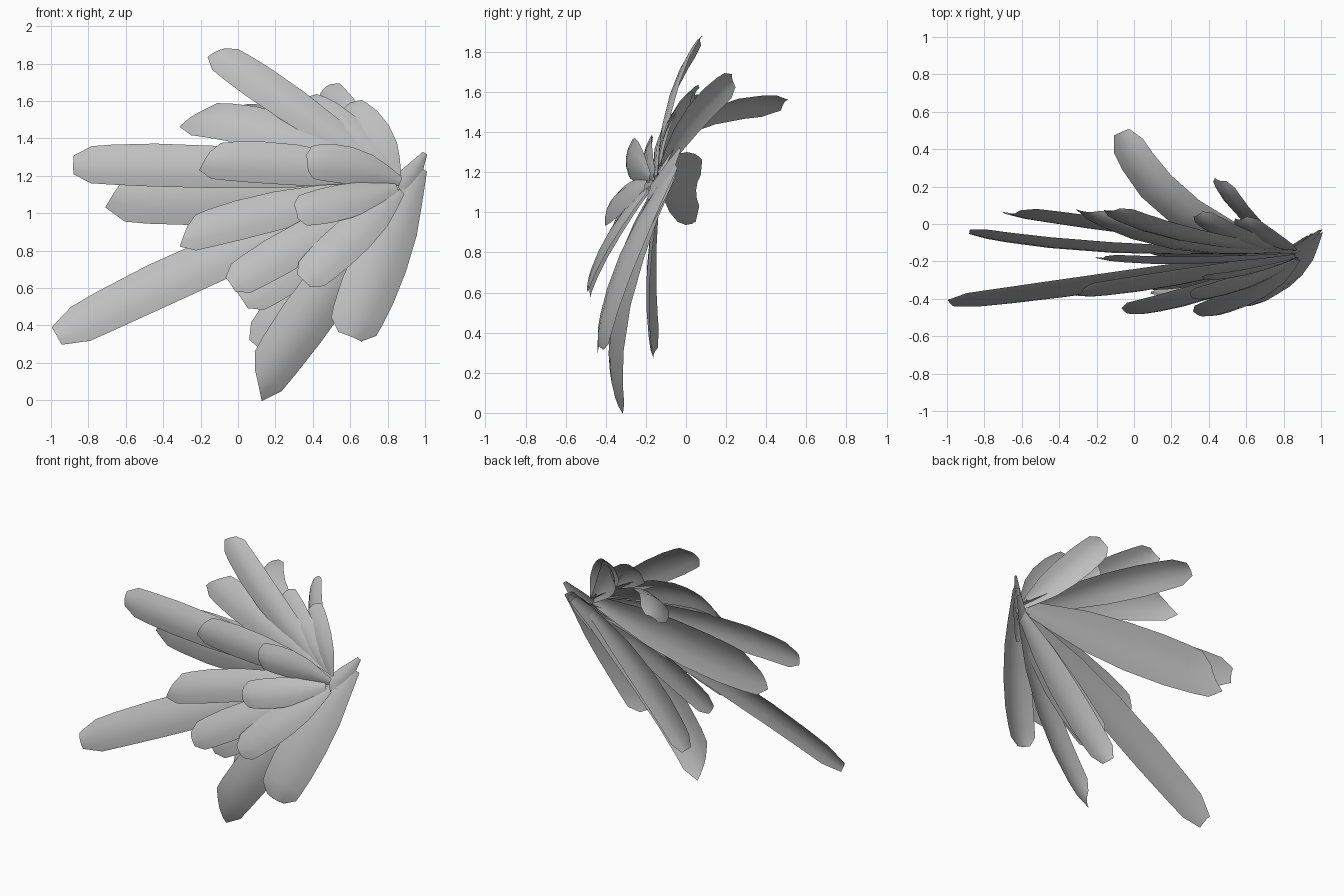
import bpy, bmesh
from mathutils import Vector

if "Cube" in bpy.data.objects:
    bpy.data.objects.remove(bpy.data.objects["Cube"])

grey = bpy.data.materials.new("feather grey")
grey.diffuse_color = (0.52, 0.52, 0.52, 1)
grey.use_nodes = True
grey.node_tree.nodes["Principled BSDF"].inputs["Base Color"].default_value = grey.diffuse_color

# lengthwise position and relative width along one feather
PROFILE = [(0, .24), (.15, .56), (.3, .84), (.5, 1.0), (.7, 1.02), (.85, .95), (.93, .88), (1, .45)]
COLS = (-1, -.5, 0, .5, 1)


def feather(name, root, mid, tip, width, facing=(0, -.93, .35), skew=0):
    """Arched blade from root to tip, passing through mid, facing outward."""
    root, mid, tip = Vector(root), Vector(mid), Vector(tip)
    ctrl = mid * 2 - (root + tip) / 2
    bm = bmesh.new()
    rows = []
    for t, w in PROFILE:
        p = root * (1 - t) ** 2 + ctrl * 2 * t * (1 - t) + tip * t * t
        d = ((ctrl - root) * (1 - t) + (tip - ctrl) * t).normalized()
        side = d.cross(Vector(facing)).normalized()
        out = side.cross(d).normalized()
        h = width * w / 2
        row = []
        for c in COLS:
            q = p + side * h * c + out * h * .25 * (.5 - c * c) + d * c * skew * t ** 3
            row.append(bm.verts.new(q))
        rows.append(row)
    for a, b in zip(rows, rows[1:]):
        for i in range(len(COLS) - 1):
            bm.faces.new((a[i], b[i], b[i + 1], a[i + 1]))
    me = bpy.data.meshes.new(name)
    bm.to_mesh(me)
    bm.free()
    me.materials.append(grey)
    for f in me.polygons:
        f.use_smooth = True
    ob = bpy.data.objects.new(name, me)
    bpy.context.collection.objects.link(ob)


# upper fan
HUB = (.85, -.14, 1.19)
feather("top_long_feather", HUB, (.29, -.07, 1.58), (-.12, .075, 1.86), .2, skew=-.02)
feather("top_wide_feather", HUB, (.25, -.10, 1.43), (-.25, .07, 1.51), .23, (0, -.9, .45), -.06)
feather("top_back_feather", HUB, (.28, .05, 1.46), (-.07, .49, 1.54), .23, (-.35, -.4, .8))
feather("crest_feather_a", HUB, (.61, .02, 1.46), (.46, .235, 1.66), .2, (-.6, -.6, .4))
feather("crest_feather_b", HUB, (.72, -.09, 1.41), (.57, .03, 1.56), .21, (-.25, -.85, .35))
feather("crest_feather_c", HUB, (.57, -.08, 1.45), (.34, .05, 1.59), .19, (-.1, -.85, .4))

# side fan, pointing left
feather("side_long_feather", HUB, (-.12, -.135, 1.25), (-.88, -.045, 1.26), .23, (0, -.97, .2))
feather("side_back_feather", HUB, (.05, -.04, 1.13), (-.66, .06, 1.11), .35, (0, -.98, .14), -.05)
feather("side_mid_feather", (.86, -.16, 1.18), (.30, -.20, 1.26), (-.18, -.18, 1.28), .22, (0, -1, .12), -.03)
feather("side_short_feather", (.87, -.18, 1.17), (.6, -.26, 1.255), (.37, -.29, 1.27), .2, (0, -1, .1))
feather("side_low_short_feather", (.85, -.20, 1.14), (.58, -.32, 1.07), (.31, -.39, 1.01), .2)
feather("side_low_mid_feather", (.86, -.17, 1.14), (.22, -.30, 1.02), (-.29, -.37, .88), .22, skew=-.04)

# lower fan
feather("low_long_feather", (.88, -.14, 1.14), (-.05, -.31, .79), (-.97, -.43, .345), .25)
feather("low_mid_feather", (.87, -.18, 1.12), (.38, -.37, .87), (-.04, -.47, .62), .22)
feather("low_short_feather", (.87, -.19, 1.12), (.63, -.37, .90), (.35, -.485, .64), .22)
feather("low_inner_feather", (.88, -.14, 1.14), (.43, -.28, .82), (.02, -.33, .54), .26)
feather("low_back_feather", (.9, -.12, 1.15), (.47, -.18, .72), (.1, -.155, .29), .24, (-.1, -1, .1))
feather("bottom_feather", (.95, -.06, 1.2), (.51, -.32, .63), (.11, -.345, .075), .28, (.35, -1, .1), -.06)
feather("bottom_wide_feather", (.98, -.05, 1.24), (.77, -.31, .76), (.6, -.43, .34), .3, (.25, -.9, .25))

# small feathers around the root
feather("root_feather_a", (1.0, -.03, 1.32), (.90, -.12, 1.17), (.80, -.19, 1.08), .12, (.4, -.9, .2))
feather("root_feather_b", (.98, -.05, 1.22), (.92, -.12, 1.12), (.84, -.2, .95), .12, (.5, -.8, .2))
